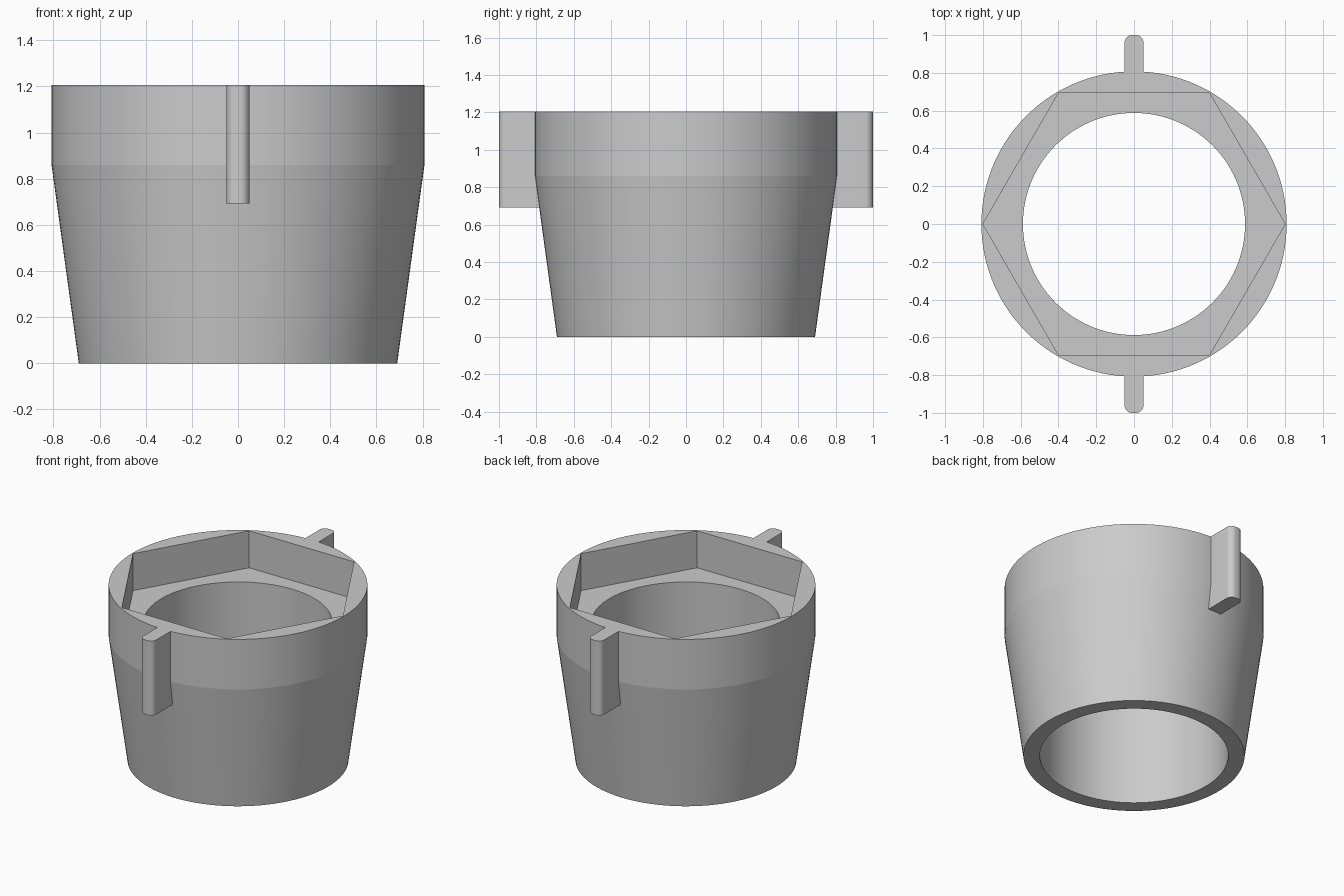
import bpy, bmesh, math

cube = bpy.data.objects.get("Cube")
if cube:
    bpy.data.objects.remove(cube, do_unlink=True)

SEGS = 120
TOP = 1.205
FLOOR = 0.95          # floor of the hexagonal socket
BORE, FOOT, RIM, HEX = 0.588, 0.69, 0.808, 0.80

grey = bpy.data.materials.new("plain grey")
grey.use_nodes = True
colour = (0.6, 0.6, 0.6, 1)
grey.diffuse_color = colour
grey.node_tree.nodes["Principled BSDF"].inputs["Base Color"].default_value = colour


def finish(bm, name):
    bmesh.ops.recalc_face_normals(bm, faces=bm.faces)
    mesh = bpy.data.meshes.new(name)
    bm.to_mesh(mesh)
    bm.free()
    mesh.materials.append(grey)
    obj = bpy.data.objects.new(name, mesh)
    bpy.context.collection.objects.link(obj)
    bpy.ops.object.select_all(action='DESELECT')
    obj.select_set(True)
    bpy.context.view_layer.objects.active = obj
    bpy.ops.object.shade_smooth_by_angle(angle=math.radians(25))
    if name == "collar_body":
        # the bend between cone and cylinder stays crisp
        for e in mesh.edges:
            if all(abs(mesh.vertices[v].co.z - 0.86) < 1e-4 for v in e.vertices):
                e.use_edge_sharp = True
    return obj


def round_radius(r):
    return lambda a: r


def hex_radius(a):
    # distance to the side of a hexagon with corners on the x axis
    sixth = math.pi / 3
    return HEX * math.cos(sixth / 2) / math.cos(a % sixth - sixth / 2)


# Collar: closed loop of rings, two of them hexagonal
rings = [(round_radius(BORE), 0), (round_radius(FOOT), 0),
         (round_radius(RIM), 0.86), (round_radius(RIM), TOP),
         (hex_radius, TOP), (hex_radius, FLOOR), (round_radius(BORE), FLOOR)]
bm = bmesh.new()
loops = []
for radius, z in rings:
    loop = []
    for i in range(SEGS):
        a = math.tau * i / SEGS
        r = radius(a)
        loop.append(bm.verts.new((r * math.cos(a), r * math.sin(a), z)))
    loops.append(loop)
for k, low in enumerate(loops):
    high = loops[(k + 1) % len(loops)]
    for i in range(SEGS):
        j = (i + 1) % SEGS
        bm.faces.new((low[i], low[j], high[j], high[i]))
finish(bm, "collar_body")


# Lugs: upright ribs with a rounded outer end, root sunk into the wall
def lug(name, side):
    half, fillet, bottom = 0.05, 0.04, 0.692
    tip = []
    for centre, start in ((half - fillet, 0), (fillet - half, math.pi / 2)):
        for i in range(9):
            a = start + math.pi / 2 * i / 8
            tip.append((centre + fillet * math.cos(a),
                        1 - fillet + fillet * math.sin(a)))
    bm = bmesh.new()
    ends = []
    for z, root in ((bottom, 0.782), (TOP, 0.806)):
        outline = [(half, root)] + tip + [(-half, root)]
        ends.append([bm.verts.new((x * side, y * side, z)) for x, y in outline])
    low, high = ends
    bm.faces.new(low)
    bm.faces.new(high)
    for i in range(len(low)):
        j = (i + 1) % len(low)
        bm.faces.new((low[i], low[j], high[j], high[i]))
    finish(bm, name)


lug("front_lug", -1)
lug("back_lug", 1)
